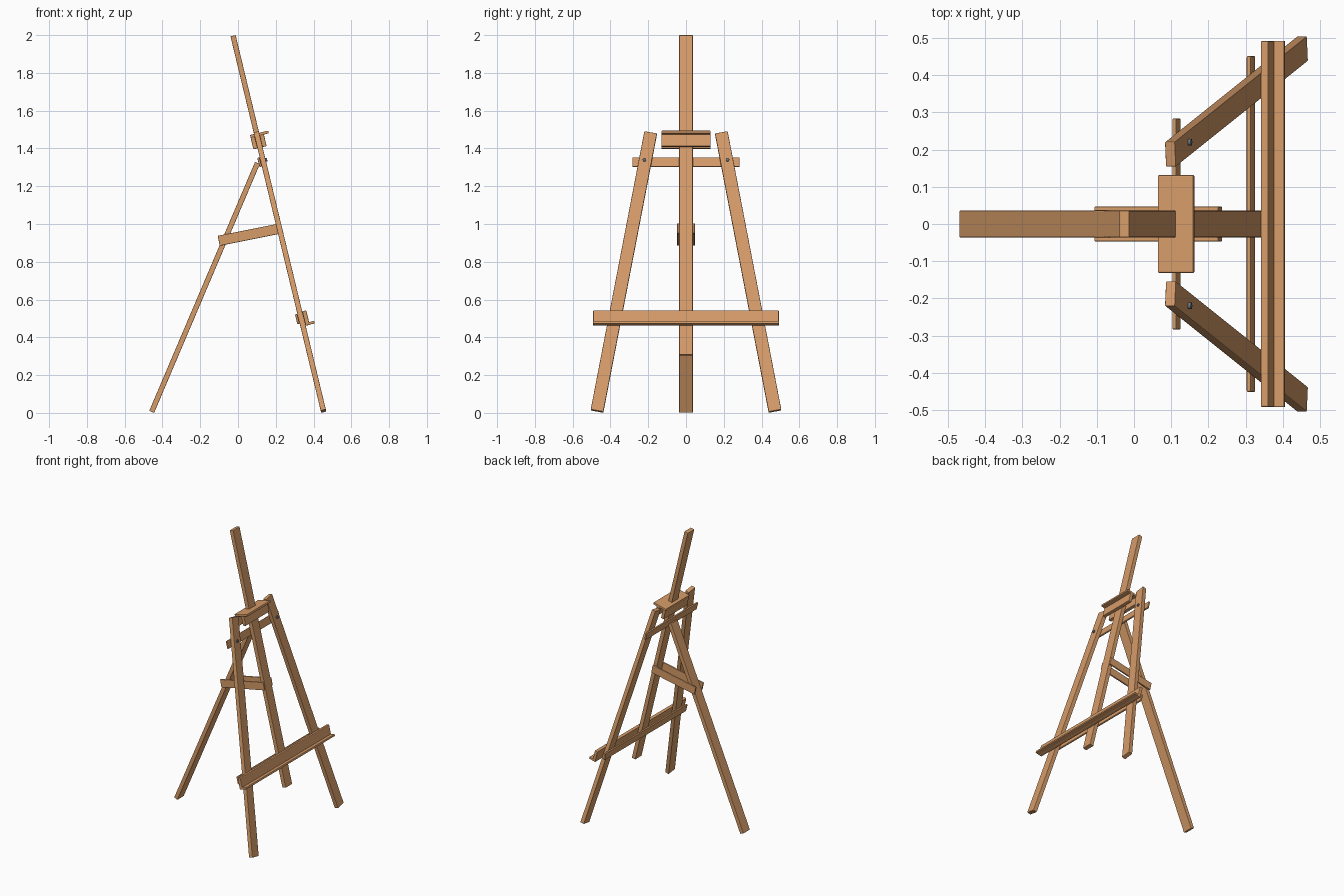
import bpy, bmesh, math
from mathutils import Matrix, Vector

if "Cube" in bpy.data.objects:
    bpy.data.objects.remove(bpy.data.objects["Cube"])


def material(name, rgb):
    m = bpy.data.materials.new(name)
    m.diffuse_color = (*rgb, 1)
    m.use_nodes = True
    m.node_tree.nodes["Principled BSDF"].inputs["Base Color"].default_value = m.diffuse_color
    return m


WOOD = material("warm wood", (0.67, 0.33, 0.14))
STEEL = material("bolt steel", (0.16, 0.19, 0.22))

# Leaning front plane: local x = forward normal, y = sideways, z = up the slope
LEAN = Matrix.Translation((0.455, 0, 0)) @ Matrix.Rotation(-math.atan(0.241), 4, 'Y')


def finish(name, bm, mat):
    bmesh.ops.recalc_face_normals(bm, faces=bm.faces)
    me = bpy.data.meshes.new(name)
    bm.to_mesh(me)
    bm.free()
    me.materials.append(mat)
    ob = bpy.data.objects.new(name, me)
    bpy.context.collection.objects.link(ob)
    return ob


def board(name, x, y, z, frame=LEAN, bevel=0.003):
    """Softened box given by its (min, max) ranges in a frame."""
    bm = bmesh.new()
    bmesh.ops.create_cube(bm, size=1)
    for v in bm.verts:
        v.co = [(r[0] + r[1]) / 2 + c * (r[1] - r[0]) for c, r in zip(v.co, (x, y, z))]
    bmesh.ops.bevel(bm, geom=bm.edges[:], offset=bevel, segments=2, profile=0.5, affect='EDGES')
    bm.transform(frame)
    return finish(name, bm, WOOD)


# Central mast
board("mast", (-0.014, 0.014), (-0.036, 0.036), (0.315, 2.054))

# Splayed front legs and their bolts
foot, head = Vector((0, 0.471, 0.0096)), Vector((0, 0.187, 1.525))
length = (head - foot).length
splay = math.atan2(foot.y - head.y, head.z - foot.z)
for side, label in ((1, "right"), (-1, "left")):
    frame = (LEAN @ Matrix.Translation((0, side * foot.y, foot.z))
             @ Matrix.Rotation(side * splay, 4, 'X'))
    board("front_leg_" + label, (-0.014, 0.014), (-0.034, 0.034), (0, length), frame)

    bm = bmesh.new()
    bmesh.ops.create_cone(bm, cap_ends=True, segments=20, radius1=0.009, radius2=0.009, depth=0.042)
    bm.transform(LEAN @ Matrix.Translation((0.001, side * 0.22, 1.374))
                 @ Matrix.Rotation(math.pi / 2, 4, 'Y'))
    bolt = finish("bolt_" + label, bm, STEEL)
    bolt.select_set(True)
    bpy.context.view_layer.objects.active = bolt
    bpy.ops.object.shade_smooth_by_angle()
    bolt.select_set(False)

# Cross bars behind the legs
board("upper_cross_bar", (-0.027, -0.014), (-0.284, 0.284), (1.343, 1.396), bevel=0.005)
board("lower_cross_bar", (-0.027, -0.014), (-0.452, 0.452), (0.490, 0.543), bevel=0.005)

# Canvas tray: upright plate and projecting shelf
board("tray_back", (0.014, 0.036), (-0.492, 0.492), (0.471, 0.550), bevel=0.004)
board("tray_shelf", (0.030, 0.064), (-0.492, 0.492), (0.472, 0.486))

# Sliding canvas clamp around the mast
board("clamp_top", (-0.036, 0.063), (-0.131, 0.131), (1.507, 1.522))
board("clamp_front", (0.014, 0.036), (-0.131, 0.131), (1.444, 1.509))
board("clamp_back", (-0.036, -0.014), (-0.131, 0.131), (1.444, 1.509))

# Rear leg
a, b = Vector((-0.457, 0, 0.0055)), Vector((0.103, 0, 1.323))
frame = Matrix.Translation(a) @ Matrix.Rotation(math.atan2(b.x - a.x, b.z - a.z), 4, 'Y')
board("rear_leg", (-0.014, 0.014), (-0.036, 0.036), (0, (b - a).length), frame)

# Pair of brace slats joining mast and rear leg
a, b = Vector((-0.102, 0, 0.911)), Vector((0.232, 0, 0.978))
frame = Matrix.Translation(a) @ Matrix.Rotation(-math.atan2(b.z - a.z, b.x - a.x), 4, 'Y')
for side, label in ((1, "right"), (-1, "left")):
    y = sorted((side * 0.035, side * 0.047))
    board("brace_" + label, (0, (b - a).length), y, (-0.027, 0.027), frame)
